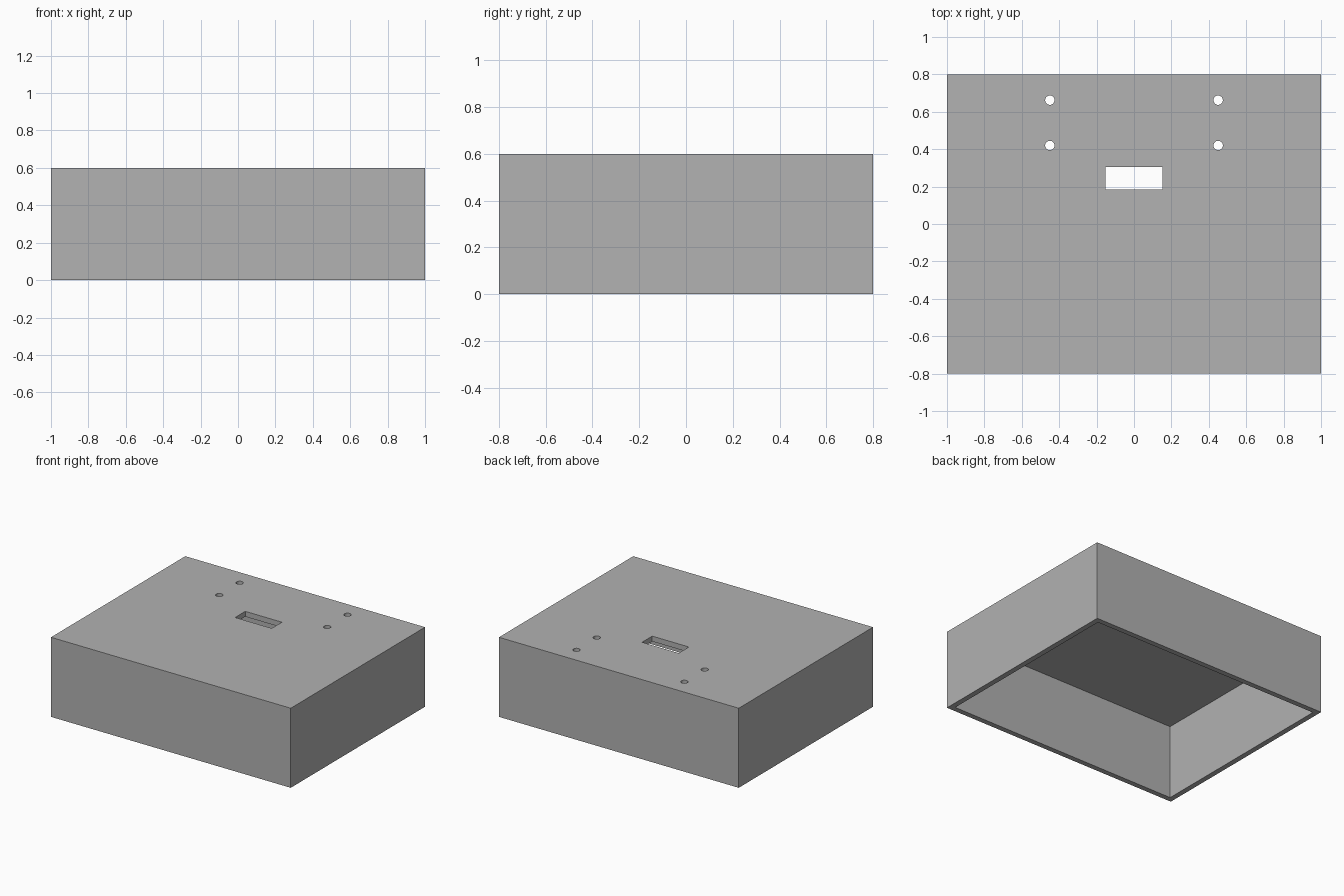
import bpy
import bmesh
from mathutils import Matrix, Vector

cube = bpy.data.objects.get("Cube")
if cube:
    bpy.data.objects.remove(cube, do_unlink=True)

WIDTH, DEPTH, HEIGHT, WALL = 2.0, 1.6, 0.6, 0.04

grey = bpy.data.materials.new("mid_grey")
grey.use_nodes = True
colour = (0.445, 0.445, 0.445, 1.0)
grey.diffuse_color = colour
grey.node_tree.nodes["Principled BSDF"].inputs["Base Color"].default_value = colour


def add_object(name, bm):
    mesh = bpy.data.meshes.new(name)
    bm.to_mesh(mesh)
    bm.free()
    obj = bpy.data.objects.new(name, mesh)
    bpy.context.collection.objects.link(obj)
    mesh.materials.append(grey)
    return obj


def add_box(name, low, high):
    low, high = Vector(low), Vector(high)
    bm = bmesh.new()
    bmesh.ops.create_cube(bm, size=1, matrix=Matrix.Translation((low + high) / 2)
                          @ Matrix.Diagonal((high - low).to_4d()))
    return add_object(name, bm)


def add_drill(name, x, y, radius):
    bm = bmesh.new()
    bmesh.ops.create_cone(bm, cap_ends=True, segments=32, radius1=radius, radius2=radius,
                          depth=0.3, matrix=Matrix.Translation((x, y, HEIGHT)))
    return add_object(name, bm)


# Enclosure lid
x, y = WIDTH / 2, DEPTH / 2
lid = add_box("enclosure_lid", (-x, -y, 0), (x, y, HEIGHT))

# Hollow open at the bottom
cutters = [add_box("cavity_cutter", (WALL - x, WALL - y, -0.2),
                   (x - WALL, y - WALL, HEIGHT - WALL))]

# Rectangular slot through the top
cutters.append(add_box("slot_cutter", (-0.153, 0.184, 0.45), (0.153, 0.305, 0.75)))

# Four screw holes
for side in (-1, 1):
    for row in (0.42, 0.662):
        cutters.append(add_drill("screw_hole_cutter", side * 0.45, row, 0.025))

for cutter in cutters:
    cutter.hide_render = True
    cutter.hide_viewport = True
    cut = lid.modifiers.new(cutter.name, "BOOLEAN")
    cut.operation = "DIFFERENCE"
    cut.solver = "EXACT"
    cut.object = cutter

# Apply the cuts and remove the helpers
bpy.context.view_layer.update()
graph = bpy.context.evaluated_depsgraph_get()
finished = bpy.data.meshes.new_from_object(lid.evaluated_get(graph))
lid.modifiers.clear()
lid.data = finished
for cutter in cutters:
    bpy.data.objects.remove(cutter, do_unlink=True)
